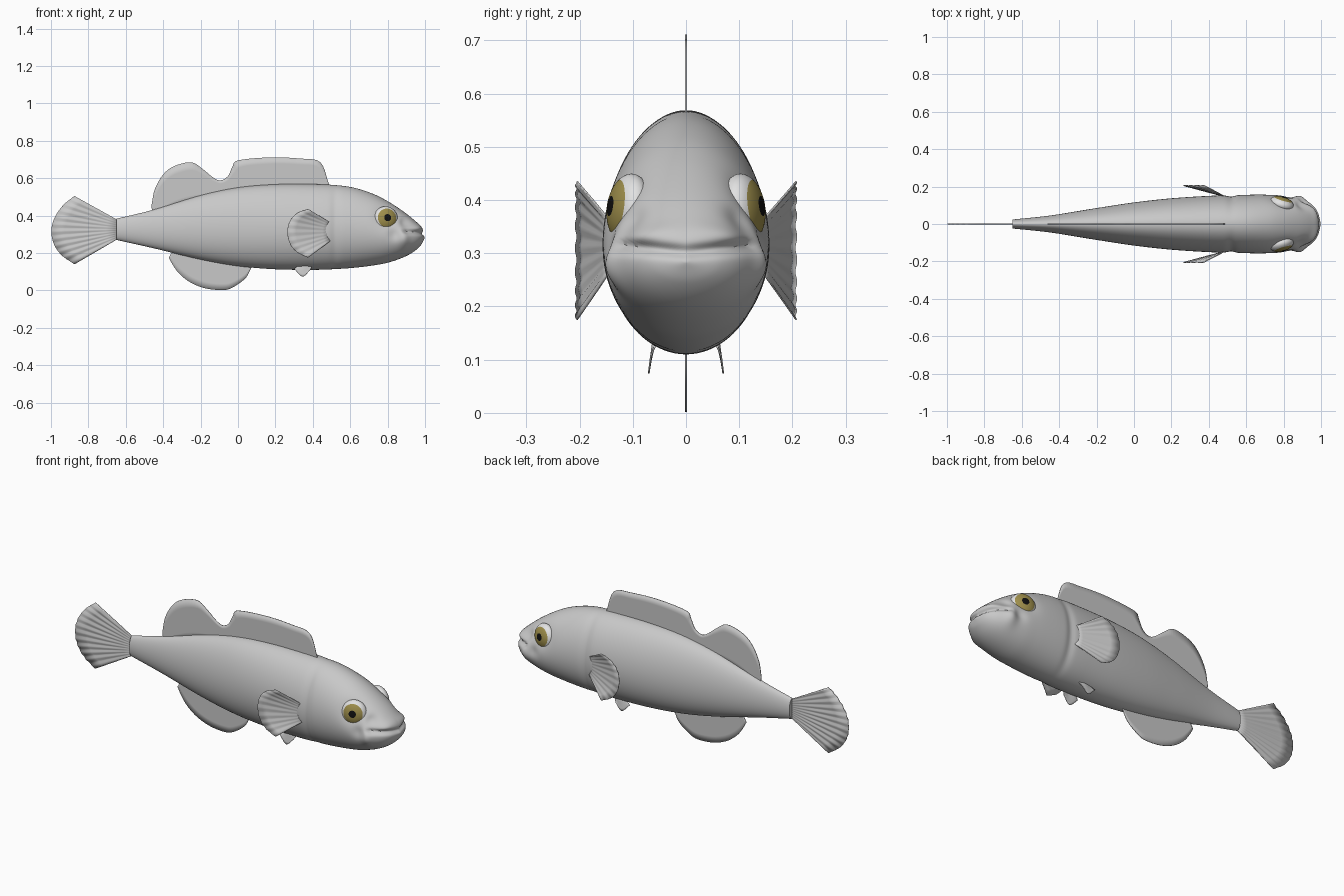
import bpy, bmesh, math
from mathutils import Vector, Matrix

cube = bpy.data.objects.get("Cube")
if cube:
    bpy.data.objects.remove(cube, do_unlink=True)


def material(name, rgb):
    m = bpy.data.materials.new(name)
    m.use_nodes = True
    m.diffuse_color = (*rgb, 1)
    m.node_tree.nodes["Principled BSDF"].inputs["Base Color"].default_value = (*rgb, 1)
    return m


SKIN = material("grey_skin", (0.58, 0.58, 0.58))
WHITE = material("eye_white", (0.76, 0.76, 0.76))
IRIS = material("olive_iris", (0.34, 0.27, 0.07))
PUPIL = material("black_pupil", (0.005, 0.005, 0.005))


def finish(name, bm, mats, angle=40):
    bmesh.ops.recalc_face_normals(bm, faces=bm.faces)
    me = bpy.data.meshes.new(name)
    bm.to_mesh(me)
    bm.free()
    ob = bpy.data.objects.new(name, me)
    bpy.context.collection.objects.link(ob)
    for m in mats:
        me.materials.append(m)
    bpy.ops.object.select_all(action='DESELECT')
    ob.select_set(True)
    bpy.context.view_layer.objects.active = ob
    bpy.ops.object.shade_smooth_by_angle(angle=math.radians(angle))
    return ob


def spline(points, n):
    """n + 1 samples of a Catmull-Rom curve through the points."""
    p = [Vector(q) for q in points]
    p = [2 * p[0] - p[1]] + p + [2 * p[-1] - p[-2]]
    out = []
    for k in range(n + 1):
        u = k / n * (len(points) - 1)
        i = min(int(u), len(points) - 2)
        t = u - i
        a, b, c, d = p[i:i + 4]
        out.append(0.5 * (2 * b + (c - a) * t + (2 * a - 5 * b + 4 * c - d) * t * t
                          + (3 * b - a - 3 * c + d) * t ** 3))
    return out


# Body: stations of x, bottom, top, half width
STATIONS = [
    (-.65, .27, .383, .024), (-.45, .225, .432, .045), (-.2, .165, .508, .085),
    (0, .13, .55, .115), (.2, .113, .567, .137), (.4, .11, .568, .15),
    (.52, .114, .563, .153), (.62, .121, .549, .156), (.72, .133, .517, .156),
    (.8, .148, .477, .152), (.88, .175, .425, .139), (.94, .207, .378, .112),
    (.98, .245, .338, .068), (1, .285, .295, .004)]

# Head shaping: centre, radii, move (mirrored across y)
BUMPS = [
    ((.80, .13, .39), (.06, .06, .06), (0, -.018, 0)),
    ((.885, .13, .275), (.03, .06, .045), (.004, .014, 0)),
    ((.90, .11, .36), (.035, .04, .035), (-.014, -.01, 0)),
    ((.835, .14, .30), (.03, .05, .03), (0, -.010, 0)),
    ((.95, .05, .335), (.03, .06, .018), (.010, .004, 0))]


def shape_head(co):
    side = 1 if co.y >= 0 else -1
    q = Vector((co.x, abs(co.y), co.z))
    move = Vector((0, 0, 0))
    for c, r, m in BUMPS:
        d = sum(((q[i] - c[i]) / r[i]) ** 2 for i in range(3))
        move += Vector(m) * math.exp(-d)
    # mouth crease
    reach = max(0, min(1, (q.x - .87) / .04))
    crease = math.exp(-((q.z - .302 - .1 * q.y) / .012) ** 2) * reach
    move.x -= .014 * crease
    # gill crease
    q.y *= 1 - .05 * math.exp(-((q.x - .52) / .022) ** 2)
    q.y = max(0, q.y * (1 - .08 * crease) + move.y * min(1, q.y / .03))
    return Vector((q.x + move.x, side * q.y, q.z + move.z))


bm = bmesh.new()
RING = 96
rings = []
for x, lo, hi, w in spline(STATIONS, 130):
    ring = []
    for k in range(RING):
        a = 2 * math.pi * k / RING
        s = math.sin(a)
        y = w * math.cos(a) * (1 - .07 * s)
        z = (lo + hi) / 2 + (hi - lo) / 2 * s
        ring.append(bm.verts.new(shape_head(Vector((x, y, z)))))
    rings.append(ring)
for a, b in zip(rings, rings[1:]):
    for k in range(RING):
        j = (k + 1) % RING
        bm.faces.new((a[k], a[j], b[j], b[k]))
bm.faces.new(rings[0])
bm.faces.new(rings[-1])
finish("body", bm, [SKIN], 50)


def fin(name, root, tip, n, ripple=0.0, rows=5, thick=.004):
    """Thin ribbed sheet stretched between a root curve and a tip curve."""
    bm = bmesh.new()
    grid = []
    for k, (r, t) in enumerate(zip(spline(root, n), spline(tip, n))):
        col = []
        for j in range(rows + 1):
            co = r.lerp(t, j / rows)
            co.y += ripple * (1 if k % 4 < 2 else -1) * min(1, 2 * j / rows)
            col.append(bm.verts.new(co))
        grid.append(col)
    for a, b in zip(grid, grid[1:]):
        for j in range(rows):
            bm.faces.new((a[j], a[j + 1], b[j + 1], b[j]))
    ob = finish(name, bm, [SKIN])
    mod = ob.modifiers.new("thickness", 'SOLIDIFY')
    mod.thickness = thick
    mod.offset = 0
    return ob


def flat(pts, y=0):
    return [(x, y, z) for x, z in pts]


# Fins on the centre line
fin("dorsal_fin",
    flat([(-.455, .40), (-.3, .45), (-.13, .49), (0, .52), (.25, .54), (.485, .54)]),
    flat([(-.463, .45), (-.445, .54), (-.40, .62), (-.34, .665), (-.25, .685),
          (-.19, .65), (-.135, .605), (-.095, .588), (-.055, .61), (-.03, .66),
          (0, .695), (.17, .711), (.33, .705), (.44, .685), (.487, .565)]), 70)
fin("anal_fin",
    flat([(-.34, .23), (-.15, .18), (.06, .15)]),
    flat([(-.37, .175), (-.345, .13), (-.31, .085), (-.25, .04), (-.17, .01),
          (-.08, .002), (-.03, .015), (.04, .065), (.073, .125)]), 40)
fin("tail_fin",
    flat([(-.635, .372), (-.635, .325), (-.635, .28)]),
    flat([(-.875, .505), (-.935, .455), (-.98, .39), (-.998, .32), (-.985, .25),
          (-.945, .19), (-.875, .14)]), 44, ripple=.002)

# Paired fins and eyes
for side, s in (("front", -1), ("back", 1)):
    tip = [(.375, .435), (.32, .415), (.28, .375), (.264, .315), (.278, .25),
           (.315, .205), (.375, .175)]
    fin(side + "_pectoral_fin",
        flat([(.495, .362), (.497, .315), (.495, .265)], s * .143),
        flat(tip, s * .206), 36, ripple=.0012, thick=.003)
    fin(side + "_pelvic_fin",
        [(.32, s * .056, .13), (.36, s * .062, .135), (.395, s * .058, .125)],
        [(.30, s * .064, .115), (.345, s * .07, .074), (.385, s * .066, .108)],
        12, thick=.003)

    bm = bmesh.new()
    bmesh.ops.create_uvsphere(bm, u_segments=40, v_segments=32, radius=1)
    for f in bm.faces:
        c = f.calc_center_median()
        r = math.hypot(c.x, c.y)
        if c.z > 0:
            f.material_index = 2 if r < .30 else 1 if r < .79 else 0
    aim = Vector((.3, s, .14)).to_track_quat('Z', 'Y')
    bm.transform(Matrix.LocRotScale(Vector((.79, s * .108, .384)), aim,
                                    Vector((.066, .066, .038))))
    finish(side + "_eye", bm, [WHITE, IRIS, PUPIL])
